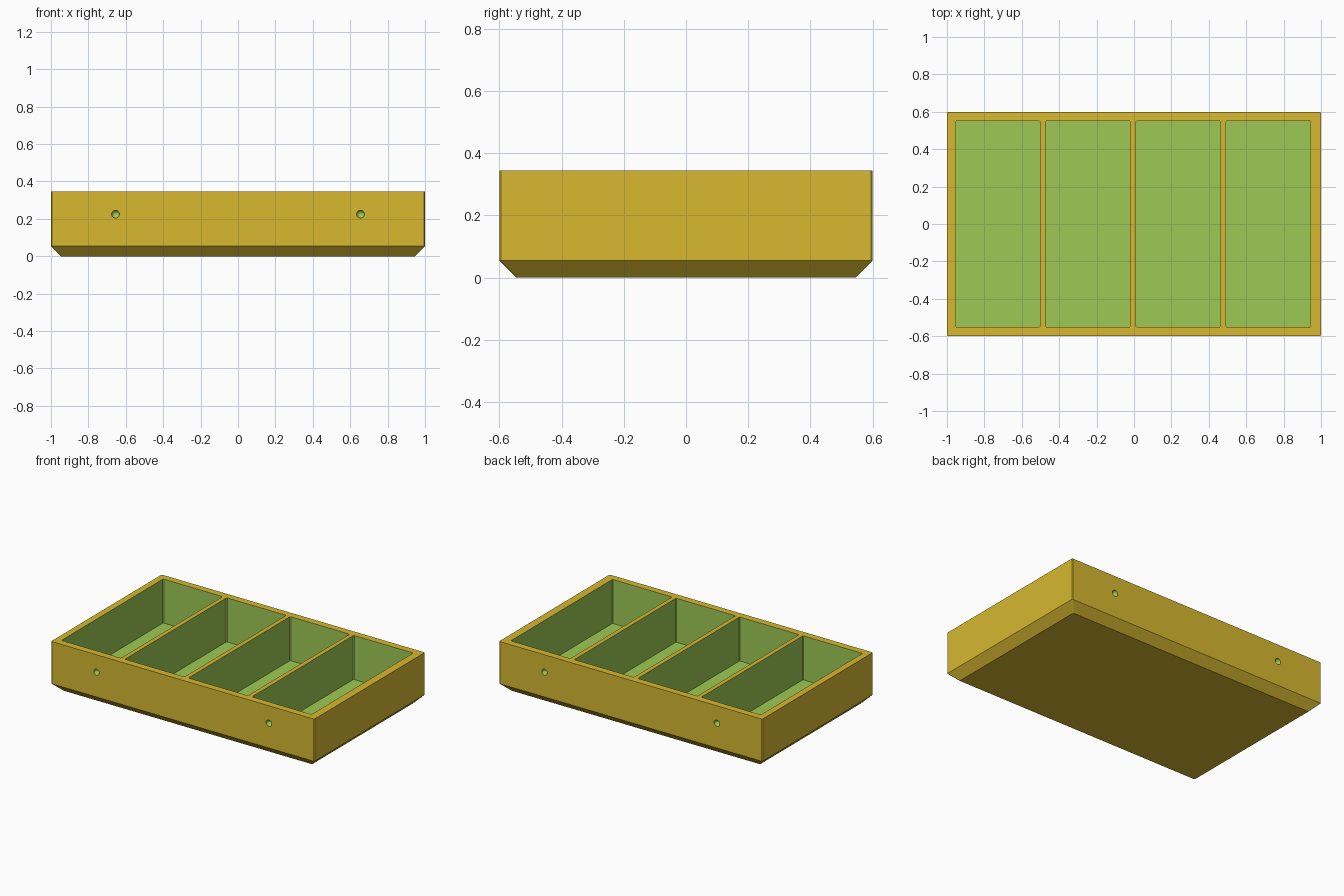
import bpy, bmesh
from mathutils import Matrix

cube = bpy.data.objects.get("Cube")
if cube:
    bpy.data.objects.remove(cube, do_unlink=True)


def material(name, color):
    m = bpy.data.materials.new(name)
    m.use_nodes = True
    m.diffuse_color = color
    m.node_tree.nodes["Principled BSDF"].inputs["Base Color"].default_value = color
    return m


MATERIALS = [material("golden yellow", (0.68, 0.48, 0.03, 1)),
             material("leaf green", (0.34, 0.59, 0.09, 1))]

HX, HY, HEIGHT = 1.0, 0.6, 0.345
TAPER = 0.055
CORNER = 0.005
FLOOR = 0.043


def add_prism(bm, cx, levels, mat):
    """Stack of corner-cut rectangles; levels are (half x, half y, z)."""
    rings = []
    for hx, hy, z in levels:
        ring = []
        for sx, sy in ((1, 1), (-1, 1), (-1, -1), (1, -1)):
            pair = [(hx, hy - CORNER), (hx - CORNER, hy)]
            if sx * sy < 0:
                pair.reverse()
            ring += [bm.verts.new((cx + sx * x, sy * y, z)) for x, y in pair]
        rings.append(ring)
    faces = [bm.faces.new(rings[0][::-1]), bm.faces.new(rings[-1])]
    for low, high in zip(rings, rings[1:]):
        for i in range(len(low)):
            j = (i + 1) % len(low)
            faces.append(bm.faces.new((low[i], low[j], high[j], high[i])))
    for f in faces:
        f.material_index = mat


def make_object(name, bm):
    bmesh.ops.recalc_face_normals(bm, faces=bm.faces)
    mesh = bpy.data.meshes.new(name)
    bm.to_mesh(mesh)
    bm.free()
    for m in MATERIALS:
        mesh.materials.append(m)
    ob = bpy.data.objects.new(name, mesh)
    bpy.context.collection.objects.link(ob)
    return ob


# Outer tray block with a tapered base
bm = bmesh.new()
add_prism(bm, 0, [(HX - TAPER, HY - TAPER, 0), (HX, HY, TAPER), (HX, HY, HEIGHT)], 0)
tray = make_object("divided_tray", bm)

# Four compartments and the round dimples in the front and back walls
bm = bmesh.new()
for i in range(4):
    x = -0.729 + i * 0.4825
    add_prism(bm, x, [(0.2262, 0.552, FLOOR), (0.2262, 0.552, HEIGHT + 0.1)], 1)
for sx in (-1, 1):
    for sy in (-1, 1):
        ball = bmesh.ops.create_uvsphere(
            bm, u_segments=20, v_segments=12, radius=0.021,
            matrix=Matrix.Translation((sx * 0.655, sy * HY, 0.225)))
        for v in ball["verts"]:
            for f in v.link_faces:
                f.material_index = 1
cutter = make_object("compartment_cutter", bm)
cutter.hide_render = True

# Carve the tray, then discard the cutter
mod = tray.modifiers.new("carve", "BOOLEAN")
mod.operation = "DIFFERENCE"
mod.solver = "EXACT"
mod.object = cutter
bpy.context.view_layer.objects.active = tray
tray.select_set(True)
bpy.ops.object.modifier_apply(modifier=mod.name)
bpy.data.objects.remove(cutter, do_unlink=True)
